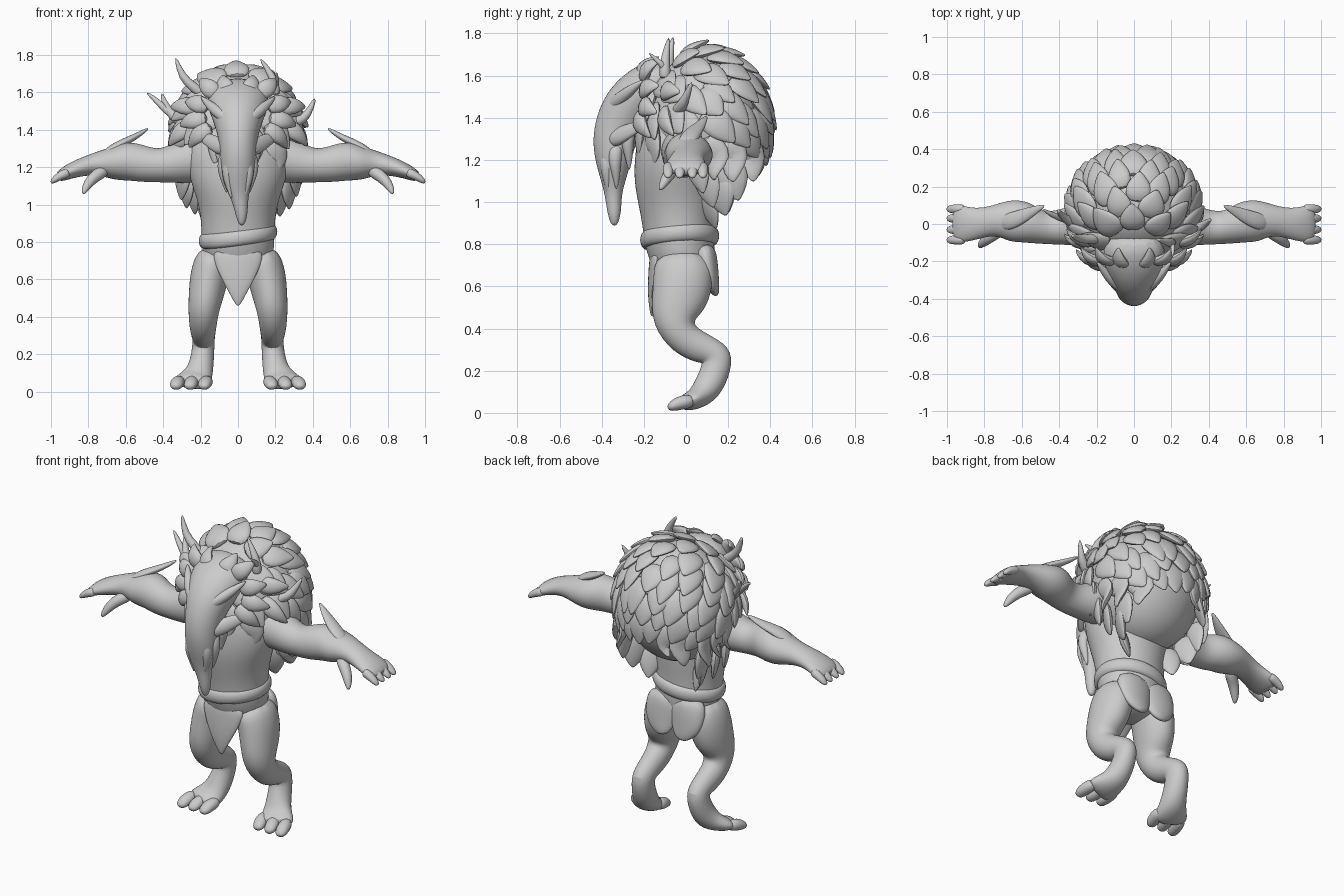
import bpy, bmesh, math, random
from mathutils import Vector

random.seed(4)
if "Cube" in bpy.data.objects:
    bpy.data.objects.remove(bpy.data.objects["Cube"])

grey = bpy.data.materials.new("plain grey")
grey.use_nodes = True
grey.diffuse_color = (0.6, 0.6, 0.6, 1)
grey.node_tree.nodes["Principled BSDF"].inputs["Base Color"].default_value = (0.6, 0.6, 0.6, 1)
X, Y = Vector((1, 0, 0)), Vector((0, 1, 0))


def loft(bm, stations, hint=X, n=12):
    """Closed tube through (x, y, z, half width along hint, half depth)."""
    pts = [Vector(s[:3]) for s in stations]
    rings = []
    for i, s in enumerate(stations):
        t = (pts[min(i + 1, len(pts) - 1)] - pts[max(i - 1, 0)]).normalized()
        side = (hint - t * hint.dot(t)).normalized()
        up = t.cross(side)
        rings.append([bm.verts.new(pts[i] + side * s[3] * math.cos(k * math.tau / n)
                                   + up * s[4] * math.sin(k * math.tau / n)) for k in range(n)])
    for r, q in zip(rings, rings[1:]):
        for k in range(n):
            bm.faces.new((r[k], r[(k + 1) % n], q[(k + 1) % n], q[k]))
    bm.faces.new(rings[0][::-1])
    bm.faces.new(rings[-1])


def finish(name, bm, subdiv=1, angle=60):
    bmesh.ops.recalc_face_normals(bm, faces=bm.faces)
    me = bpy.data.meshes.new(name)
    bm.to_mesh(me)
    bm.free()
    ob = bpy.data.objects.new(name, me)
    bpy.context.collection.objects.link(ob)
    me.materials.append(grey)
    if subdiv:
        ob.modifiers.new("smooth", "SUBSURF").levels = subdiv
        ob.modifiers["smooth"].render_levels = subdiv
    bpy.ops.object.select_all(action="DESELECT")
    ob.select_set(True)
    bpy.context.view_layer.objects.active = ob
    bpy.ops.object.shade_smooth_by_angle(angle=math.radians(angle))
    return ob


def part(name, *lofts, hint=X, n=12, subdiv=2):
    bm = bmesh.new()
    for stations in lofts:
        loft(bm, stations, hint, n)
    return finish(name, bm, subdiv)


def flip(stations, s):
    return [(p[0] * s,) + tuple(p[1:]) for p in stations]


def horn(base, mid, tip, r):
    return [(*base, r, r), (*[(a + b) / 2 for a, b in zip(base, mid)], r * .9, r * .9),
            (*mid, r * .75, r * .75), (*tip, r * .25, r * .25)]


# Trunk
part("torso", [(0, y, z, a, b) for z, y, a, b in (
    (.60, -.01, .10, .11), (.70, -.01, .19, .15), (.80, -.03, .20, .17), (.90, -.035, .20, .175),
    (1.0, -.04, .215, .19), (1.1, -.05, .25, .20), (1.2, -.05, .28, .20),
    (1.32, -.05, .27, .18), (1.45, -.03, .16, .12))], n=16)

# Rolled belt, tilted a little
bm = bmesh.new()
major, minor = 28, 8
grid = []
for i in range(major):
    u = i * math.tau / major
    c, s = math.cos(u), math.sin(u)
    ring = []
    for j in range(minor):
        v = j * math.tau / minor
        r = 1 + .16 * math.cos(v)
        ring.append(bm.verts.new((.185 * r * c, -.03 + .165 * r * s,
                                  .83 + .025 * c + .01 * s + .045 * math.sin(v))))
    grid.append(ring)
for i in range(major):
    a, b = grid[i], grid[(i + 1) % major]
    for j in range(minor):
        k = (j + 1) % minor
        bm.faces.new((a[j], b[j], b[k], a[k]))
finish("belt", bm, 1)

# Loincloth
part("front_flap", [(0, -.13, .78, .15, .04), (0, -.145, .68, .13, .035), (0, -.16, .60, .09, .022),
                    (0, -.165, .53, .05, .015), (0, -.16, .455, .008, .008)])
part("back_flap", *[flip([(.07, .08, .80, .11, .06), (.085, .10, .70, .12, .055),
                          (.08, .12, .62, .10, .04), (.05, .145, .555, .035, .015)], s) for s in (1, -1)])

# Legs, feet and arms
leg = [(.11, -.015, .76, .10, .14), (.15, -.01, .64, .11, .15), (.168, -.03, .53, .10, .14),
       (.185, -.065, .43, .085, .105), (.188, -.01, .345, .075, .085), (.185, .09, .30, .065, .075),
       (.183, .155, .27, .06, .085), (.19, .135, .18, .065, .075), (.205, .09, .10, .075, .07),
       (.235, .04, .06, .10, .05), (.255, -.02, .045, .115, .04)]
arm = [(.14, 0, 1.25, .13, .12), (.28, 0, 1.235, .12, .13), (.40, -.02, 1.205, .095, .09),
       (.50, -.02, 1.215, .09, .10), (.58, .01, 1.235, .115, .11), (.66, .02, 1.22, .12, .095),
       (.75, .02, 1.22, .08, .065), (.84, 0, 1.20, .085, .05), (.92, 0, 1.17, .105, .04),
       (.97, 0, 1.14, .10, .025)]
fin = [(.72, 0, 1.26, .05, .03), (.64, .02, 1.32, .05, .025), (.56, .06, 1.355, .035, .02),
       (.475, .10, 1.41, .008, .008)]
thumb = [(.70, -.02, 1.19, .04, .04), (.77, -.07, 1.15, .035, .035),
         (.81, -.10, 1.10, .028, .028), (.83, -.125, 1.055, .01, .01)]
for s, side in ((1, "left"), (-1, "right")):
    part(side + "_leg", flip(leg, s))
    part(side + "_toes", *[flip([(x - .015, .04, .06, .035, .035), (x, -.03, .048, .042, .038),
                                 (x + .008, -.07, .03, .036, .026), (x + .01, -.085, .02, .015, .012)], s)
                           for x in (.175, .25, .325)], n=8)
    part(side + "_arm", flip(arm, s), hint=Y)
    part(side + "_fingers", *[flip([(.90, y, 1.175, .028, .03), (.95, y, 1.155, .028, .026),
                                    (.985, y, 1.13, .024, .018), (1.0, y, 1.115, .01, .008)], s)
                              for y in (-.085, -.03, .03, .08)], hint=Y, n=8)
    part(side + "_thumb_and_fin", flip(fin, s), flip(thumb, s), hint=Y, n=8)

# Head: brow, muzzle and long beard
part("head", [(0, -.05, 1.62, .15, .09), (0, -.17, 1.56, .18, .12), (0, -.265, 1.47, .145, .13),
              (0, -.32, 1.37, .11, .12), (0, -.345, 1.27, .10, .105), (0, -.345, 1.18, .095, .085),
              (0, -.345, 1.10, .075, .06), (.01, -.345, 1.03, .045, .04),
              (.02, -.34, .95, .035, .035), (.02, -.34, .885, .015, .015)])
part("nose", [(0, -.33, 1.43, .05, .05), (0, -.375, 1.36, .06, .06), (0, -.395, 1.29, .07, .05),
              (0, -.39, 1.235, .04, .035)])
for s, side in ((1, "left"), (-1, "right")):
    part(side + "_brow", flip([(.01, -.375, 1.42, .02, .025), (.06, -.35, 1.46, .03, .035),
                               (.13, -.29, 1.51, .035, .035), (.20, -.2, 1.58, .008, .008)], s), hint=Y, n=8)
    part(side + "_cheek", flip([(.05, -.36, 1.30, .04, .05), (.10, -.32, 1.31, .03, .05),
                                (.16, -.25, 1.35, .02, .04), (.22, -.18, 1.37, .006, .01)], s), hint=Y, n=8)
    part(side + "_beard_locks", *[flip([(x, y, z, .03, .04), (x + .015, y - .01, z - .08, .035, .035),
                                        (x, y, z - .16, .02, .02), (x - .01, y, z - .22, .004, .004)], s)
                                  for x, y, z in ((.07, -.33, 1.28), (.045, -.37, 1.25),
                                                  (.085, -.27, 1.37))], n=8)

# Antlers and ear horns
part("antlers",
     horn((-.18, -.08, 1.58), (-.30, -.08, 1.68), (-.335, -.06, 1.79), .032),
     horn((.20, -.1, 1.58), (.19, -.1, 1.68), (.115, -.08, 1.785), .032),
     horn((.19, -.1, 1.63), (.21, -.12, 1.66), (.205, -.18, 1.71), .02),
     horn((-.25, -.03, 1.40), (-.38, .03, 1.50), (-.41, .08, 1.60), .035),
     horn((-.36, .02, 1.48), (-.44, .05, 1.56), (-.49, .08, 1.60), .022),
     horn((.27, -.05, 1.42), (.37, -.01, 1.47), (.415, .03, 1.575), .035), n=8, subdiv=1)

# Mane: a dome covered in overlapping locks that sweep back from the crown
centre, size = Vector((0, .085, 1.365)), Vector((.32, .285, .345))
bm = bmesh.new()
bmesh.ops.create_uvsphere(bm, u_segments=28, v_segments=18, radius=1)
for v in bm.verts:
    v.co = Vector(a * b for a, b in zip(v.co, size)) + centre
finish("mane_core", bm, 0)

pole = Vector((0, -.72, .70)).normalized()
over = X.cross(pole)


def dome(theta, phi, lift=0):
    d = pole * math.cos(theta) + (X * math.sin(phi) - over * math.cos(phi)) * math.sin(theta)
    return centre + Vector(a * (b + lift) for a, b in zip(d, size))


bm = bmesh.new()
for row in range(8):
    theta = math.radians(22 + row * 15)
    count = max(8, round(17 * math.sin(theta)))
    for k in range(count):
        phi = (k + .5 * (row % 2)) * math.tau / count + random.uniform(-.08, .08)
        root = dome(theta, phi)
        if root.y < -.02 and root.z < 1.36 or root.z < 1.06 or root.y < .06 and root.z < 1.2:
            continue
        span = random.uniform(.48, .62)
        across = (dome(theta, phi + .05) - dome(theta, phi - .05)).normalized()
        wide = .085 * random.uniform(.85, 1.15)
        stations = []
        for t, w, h in ((0, .6, .0), (.3, 1, .018), (.6, .85, .032), (.82, .5, .045), (1, .06, .06)):
            p = dome(theta + span * t, phi, h)
            # locks near the hem hang straight down
            if p.z < 1.2:
                p = p.lerp(root + Vector((0, .02, -.21)) * t + (root - centre) * .12 * t, .75)
            stations.append((*p, wide * w, .026 * w + .003))
        loft(bm, stations, across, 8)
finish("mane_locks", bm, 1, 50)

# Ruff: ragged locks framing the face
bm = bmesh.new()
for s in (1, -1):
    for x, y, z, dx, dy, dz in ((.10, -.20, 1.58, .10, .08, .09), (.15, -.2, 1.52, .13, .08, .03),
                                (.16, -.2, 1.46, .15, .07, -.04), (.14, -.22, 1.42, .12, .06, -.12),
                                (.22, -.1, 1.44, .15, .05, -.13), (.2, -.1, 1.52, .16, .08, .0),
                                (.04, -.22, 1.58, .04, .1, .11)):
        root, go = Vector((x * s, y, z)), Vector((dx * s, dy, dz))
        hint = go.cross(Vector((.3 * s, -1, .3)))
        loft(bm, [(*(root + go * t + Vector((.02 * s, -.03, .01)) * math.sin(3 * t)), .06 * w, .035 * w)
                  for t, w in ((0, .7), (.35, 1), (.7, .65), (1, .08))], hint.normalized(), 8)
finish("face_ruff", bm, 1, 50)
